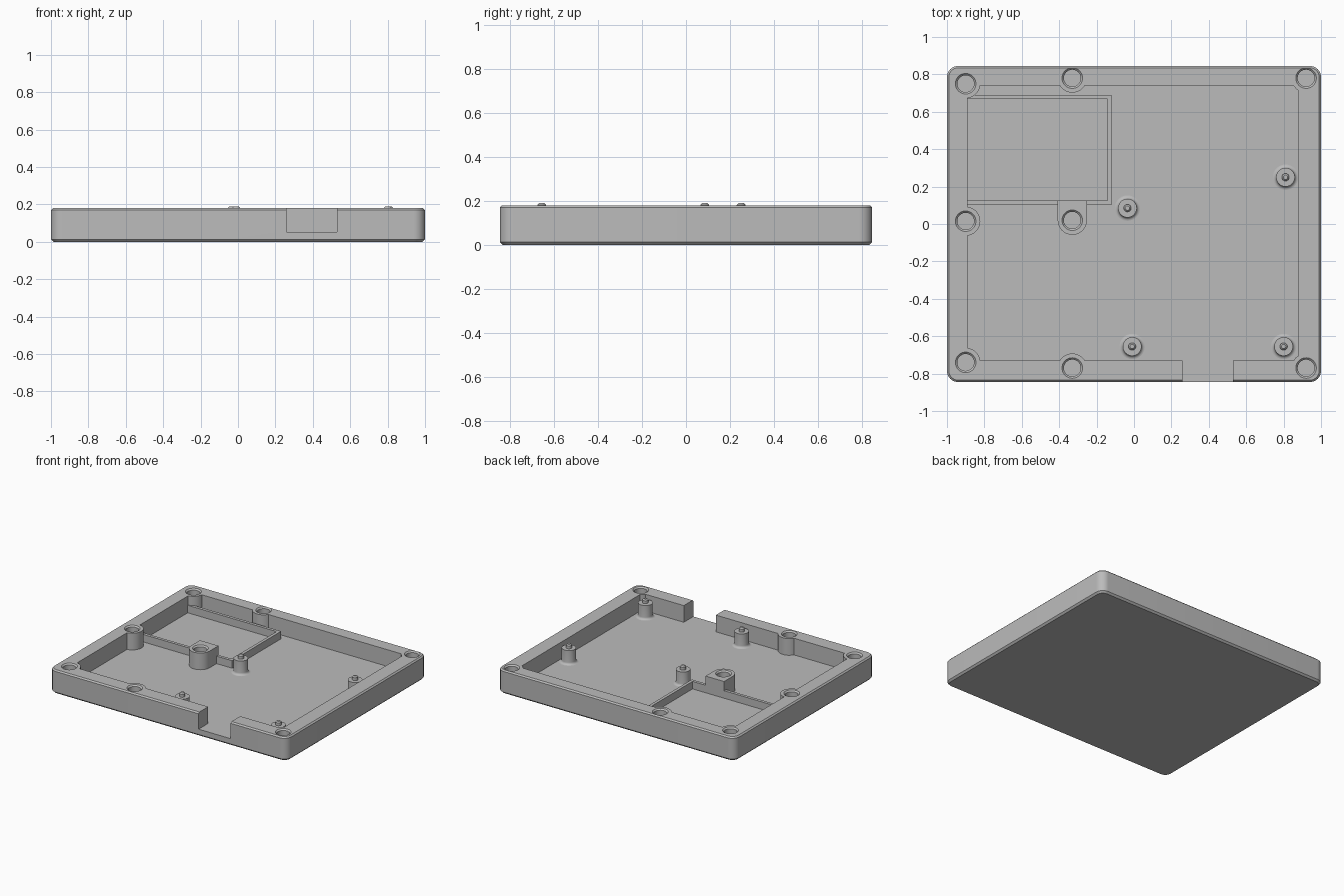
import bpy, bmesh, math

if "Cube" in bpy.data.objects:
    bpy.data.objects.remove(bpy.data.objects["Cube"])

W, D, H = 1.0, 0.845, 0.18      # half width, half depth, rim height
FLOOR, TRAY_TOP, STAND_TOP, TIP = 0.053, 0.11, 0.16, 0.19

grey = bpy.data.materials.new("plain grey")
grey.use_nodes = True
colour = (0.5, 0.5, 0.5, 1)
grey.diffuse_color = colour
grey.node_tree.nodes["Principled BSDF"].inputs["Base Color"].default_value = colour


def finish(name, bm):
    bmesh.ops.recalc_face_normals(bm, faces=bm.faces)
    mesh = bpy.data.meshes.new(name)
    bm.to_mesh(mesh)
    bm.free()
    mesh.materials.append(grey)
    obj = bpy.data.objects.new(name, mesh)
    bpy.context.collection.objects.link(obj)
    return obj


def loft(name, rings):
    """Closed solid through stacked rings of equal length."""
    bm = bmesh.new()
    loops = [[bm.verts.new(p) for p in ring] for ring in rings]
    n = len(loops[0])
    for a, b in zip(loops, loops[1:]):
        for i in range(n):
            j = (i + 1) % n
            bm.faces.new((a[i], a[j], b[j], b[i]))
    bm.faces.new(loops[0][::-1])
    bm.faces.new(loops[-1])
    return finish(name, bm)


def turned(name, x, y, profile, n=40):
    """Round part from (radius, height) pairs."""
    angles = [math.tau * i / n for i in range(n)]
    return loft(name, [[(x + r * math.cos(a), y + r * math.sin(a), z)
                        for a in angles] for r, z in profile])


def box(name, x0, x1, y0, y1, z0, z1):
    return loft(name, [[(x0, y0, z), (x1, y0, z), (x1, y1, z), (x0, y1, z)]
                       for z in (z0, z1)])


def rounded_ring(inset, z, radius=0.06, steps=10):
    ring = []
    for q, (sx, sy) in enumerate([(1, 1), (-1, 1), (-1, -1), (1, -1)]):
        for i in range(steps + 1):
            a = math.pi / 2 * (q + i / steps)
            r = radius - inset
            ring.append((sx * (W - radius) + r * math.cos(a),
                         sy * (D - radius) + r * math.sin(a), z))
    return ring


def select(obj):
    bpy.ops.object.select_all(action='DESELECT')
    bpy.context.view_layer.objects.active = obj
    obj.select_set(True)


def cut(obj, tool):
    select(obj)
    mod = obj.modifiers.new("cut", 'BOOLEAN')
    mod.operation, mod.solver, mod.object = 'DIFFERENCE', 'EXACT', tool
    bpy.ops.object.modifier_apply(modifier=mod.name)
    bpy.data.objects.remove(tool)


def smooth(obj):
    select(obj)
    bpy.ops.object.shade_smooth_by_angle(angle=math.radians(30))


# Outer body with chamfered bottom and rim edges
body = loft("case_body", [rounded_ring(0.013, 0), rounded_ring(0, 0.013),
                          rounded_ring(0, H - 0.01), rounded_ring(0.01, H)])

# Cavity, from which bosses, post and tray wall are left standing
cavity = box("cavity_cutter", -0.89, 0.88, -0.73, 0.74, FLOOR, 0.4)
screws = [(-0.9, 0.75), (-0.33, 0.78), (0.92, 0.78), (-0.9, 0.015),
          (-0.33, 0.02), (-0.9, -0.74), (-0.33, -0.77), (0.92, -0.77)]
for x, y in screws:
    cut(cavity, turned("boss", x, y, [(0.078, -0.1), (0.078, 0.5)]))
cut(cavity, box("post_block", -0.408, -0.252, 0.02, 0.125, -0.1, 0.5))

# Battery tray wall
tray = box("tray_wall", -0.95, -0.12, 0.102, 0.69, -0.1, TRAY_TOP)
cut(tray, box("tray_inside", -0.99, -0.143, 0.125, 0.667, -0.2, 0.4))
cut(cavity, tray)
cut(body, cavity)

# Connector notch in the front wall
cut(body, box("notch_cutter", 0.26, 0.53, -1, -0.7, FLOOR, 0.4))

# Blind screw holes with a countersunk lip
for x, y in screws:
    cut(body, turned("hole", x, y, [(0.045, 0.075), (0.045, H - 0.01),
                                    (0.055, H), (0.055, 0.3)]))
smooth(body)

# Board standoffs with flared feet and locating pins
for i, (x, y) in enumerate([(-0.035, 0.085), (0.81, 0.25),
                            (-0.01, -0.655), (0.8, -0.655)]):
    foot = [(0.05 + 0.018 * (1 - math.sin(a)), FLOOR + 0.018 * (1 - math.cos(a)))
            for a in (math.pi / 2 * k / 5 for k in range(6))]
    pin = [(0.05, STAND_TOP), (0.02, STAND_TOP), (0.02, TIP - 0.008), (0.012, TIP)]
    smooth(turned(f"standoff_{i + 1}", x, y, [(0.068, FLOOR - 0.01)] + foot + pin))
